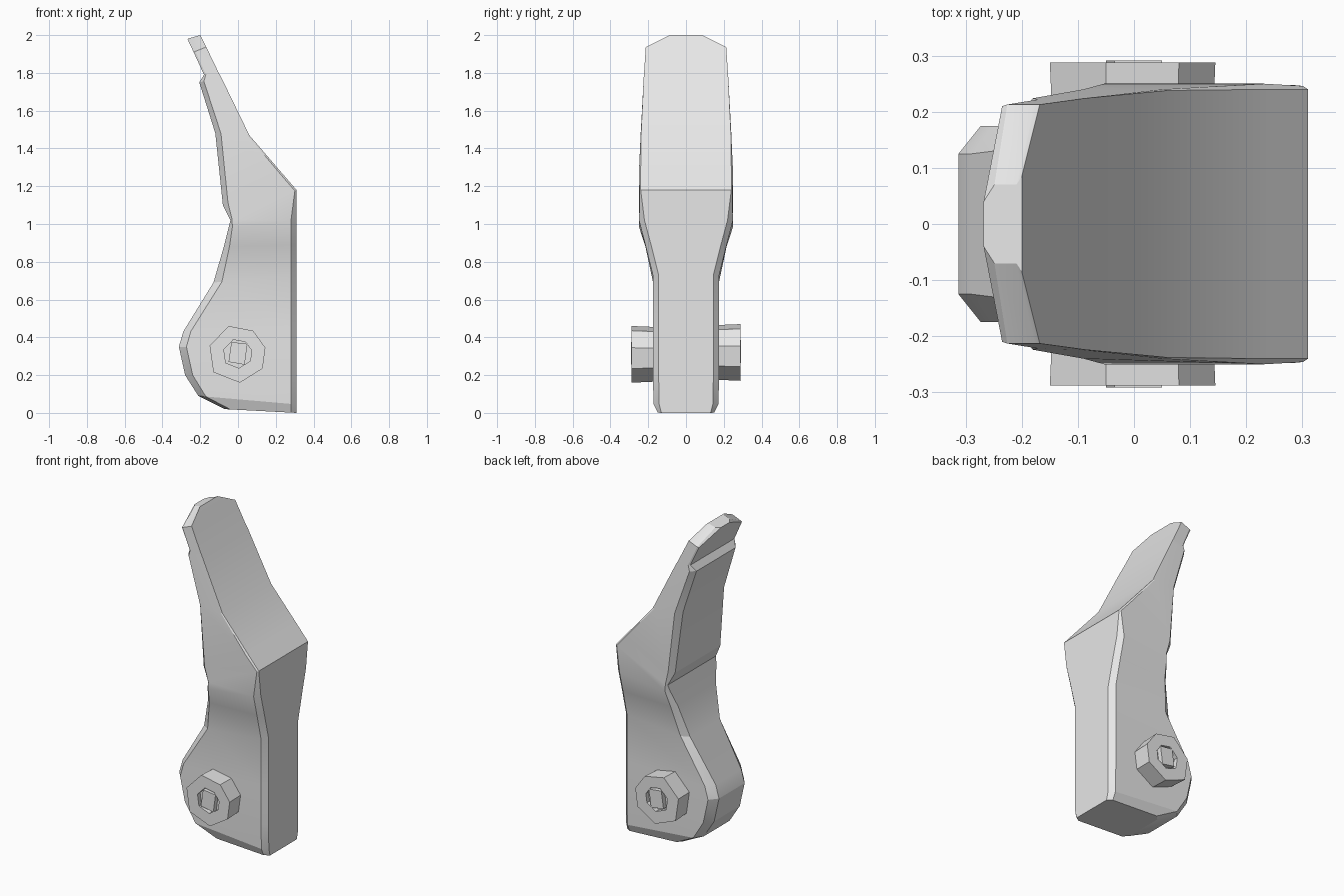
import bpy, bmesh, math
from mathutils import Vector

cube = bpy.data.objects.get("Cube")
if cube:
    bpy.data.objects.remove(cube, do_unlink=True)

grey = bpy.data.materials.new("plain grey")
grey.use_nodes = True
grey.diffuse_color = (0.8, 0.8, 0.8, 1)
grey.node_tree.nodes["Principled BSDF"].inputs["Base Color"].default_value = (0.8, 0.8, 0.8, 1)


def loft(name, rings, angle):
    """Skin a list of equal-length closed rings and cap both ends."""
    bm = bmesh.new()
    loops = [[bm.verts.new(p) for p in ring] for ring in rings]
    for a, b in zip(loops, loops[1:]):
        for i in range(len(a)):
            j = (i + 1) % len(a)
            bm.faces.new((a[i], a[j], b[j], b[i]))
    bm.faces.new(loops[0])
    bm.faces.new(loops[-1])
    bmesh.ops.recalc_face_normals(bm, faces=bm.faces)
    mesh = bpy.data.meshes.new(name)
    bm.to_mesh(mesh)
    bm.free()
    obj = bpy.data.objects.new(name, mesh)
    bpy.context.collection.objects.link(obj)
    mesh.materials.append(grey)
    bpy.ops.object.select_all(action='DESELECT')
    obj.select_set(True)
    bpy.context.view_layer.objects.active = obj
    bpy.ops.object.shade_smooth_by_angle(angle=math.radians(angle))
    return obj


def section(left, right, w, wl, wr, cl, cr):
    """Chamfered slab section between a left and a right rail point."""
    l, r = Vector((left[0], 0, left[1])), Vector((right[0], 0, right[1]))
    d = (r - l).normalized()
    side = [(l, wl), (l + d * cl, w), (r - d * cr, w), (r, wr)]
    y = Vector((0, 1, 0))
    return [p + y * h for p, h in side] + [p - y * h for p, h in reversed(side)]


# Body and blade: left rail, right rail, half widths (mid, left, right), chamfers
body = [
    ((-.07, .02), (.31, .0), .15, .12, .13, .03, .03),
    ((-.21, .09), (.31, .045), .172, .125, .142, .04, .03),
    ((-.28, .20), (.31, .20), .175, .125, .145, .04, .03),
    ((-.313, .35), (.31, .35), .175, .125, .145, .04, .03),
    ((-.29, .43), (.31, .45), .175, .125, .145, .04, .03),
    ((-.13, .69), (.31, .73), .175, .145, .145, .045, .03),
    ((-.075, .88), (.31, .89), .215, .185, .185, .03, .03),
    ((-.05, .98), (.31, 1.02), .248, .225, .22, .02, .03),
    ((-.04, 1.02), (.31, 1.18), .246, .235, .24, .01, .01),
    ((-.08, 1.10), (.241, 1.26), .25, .22, .24, .03, .01),
    ((-.12, 1.48), (.06, 1.47), .24, .20, .238, .03, .01),
    ((-.205, 1.75), (-.088, 1.775), .224, .19, .224, .025, .01),
    ((-.18, 1.79), (-.102, 1.80), .222, .215, .222, .01, .01),
    ((-.235, 1.91), (-.168, 1.937), .213, .21, .213, .01, .01),
    ((-.268, 1.98), (-.20, 2.0), .07, .04, .085, .02, .01),
]
loft("lever_body", [section(*s) for s in body], 20)

# Bolt heads with a recessed socket and a square plug, one on each side
head = [(-.15, .04), (-.05, .145), (.08, .12), (.145, .03), (.13, -.08), (.01, -.155), (-.13, -.1)]
plug = [(-.05, -.045), (-.035, .06), (.05, .05), (.035, -.06)]


def ring(points, scale, y, z):
    return [(x * scale, y, z + h * scale) for x, h in points]


for side, s in (("front", -1), ("back", 1)):
    z = .32 + .005 * s
    loft(side + "_bolt", [ring(head, f, s * y, z) for f, y in
                          ((.96, .15), (1, .288), (.5, .288), (.5, .262))], 15)
    loft(side + "_bolt_plug", [ring(plug, 1, s * y, z) for y in (.25, .291)], 15)
